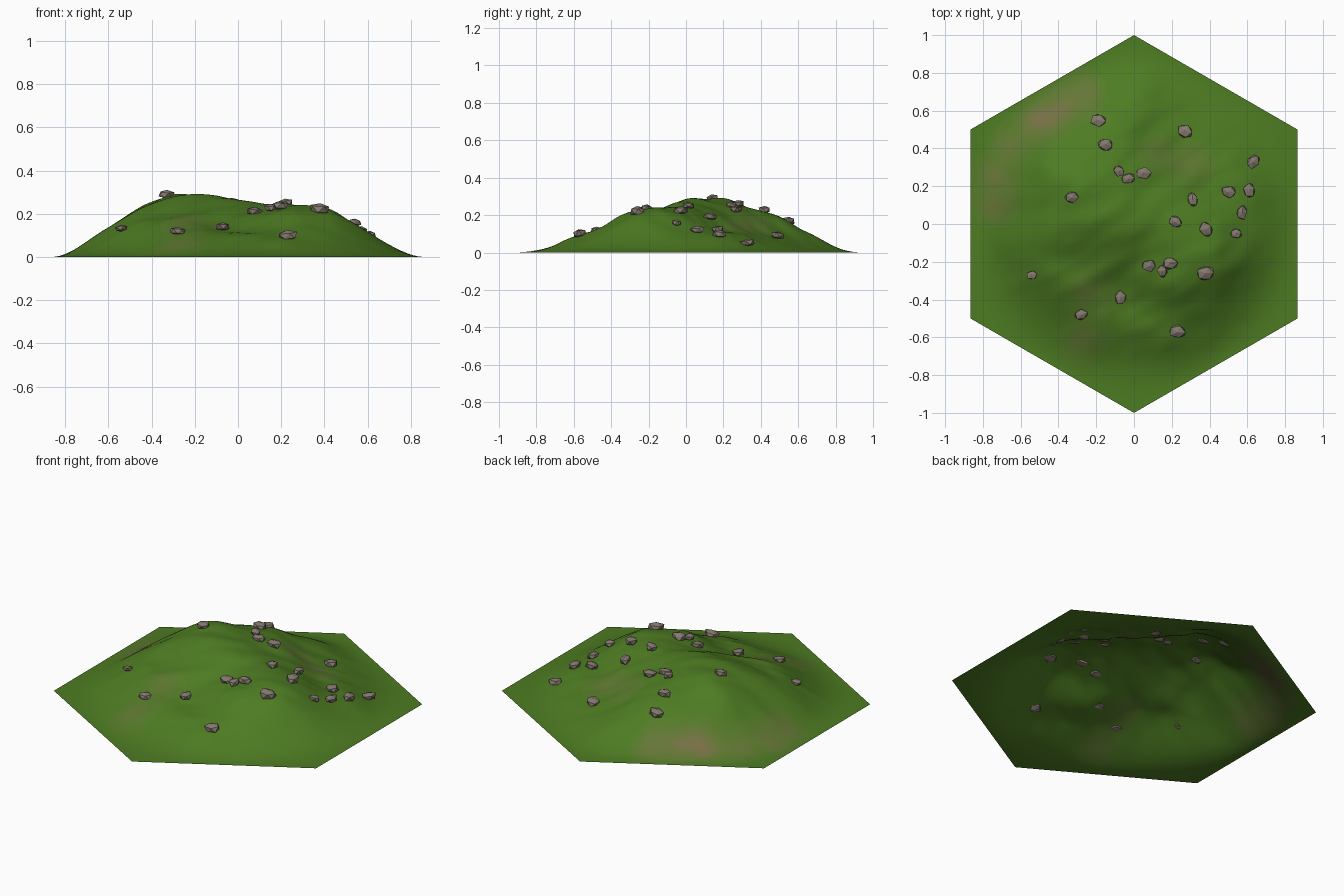
import bpy, bmesh, math, random
from mathutils import Vector, noise

if "Cube" in bpy.data.objects:
    bpy.data.objects.remove(bpy.data.objects["Cube"])

random.seed(4)
N = 64                     # rings in the hexagonal grid
APOTHEM = math.sqrt(3) / 2

# rocks: x, y, z centre, length, heading in degrees
ROCKS = [
    (-.54, -.27, .132, .057, 10), (-.28, -.48, .12, .065, 20), (-.07, -.39, .14, .072, 95),
    (.23, -.57, .10, .09, -5), (.38, -.26, .222, .095, 8), (.08, -.22, .21, .075, -5),
    (.15, -.25, .228, .065, 100), (.19, -.21, .235, .083, 5), (.54, -.05, .16, .062, 10),
    (.57, .06, .122, .074, 80), (.61, .18, .10, .073, 95), (.50, .17, .122, .073, -5),
    (.63, .33, .052, .075, 50), (.27, .49, .09, .08, -10), (.38, -.03, .226, .08, 110),
    (.22, .01, .25, .072, -25), (.31, .13, .193, .072, 95), (-.33, .14, .29, .075, 0),
    (-.03, .24, .255, .068, 10), (-.08, .28, .262, .065, -35), (.05, .27, .23, .077, 5),
    (-.15, .42, .228, .075, -15), (-.19, .55, .168, .08, -10),
]
# further heights on open ground
GROUND = [
    (-.2, .05, .288), (-.7, 0, .07), (-.6, .1, .135), (-.5, .08, .195), (-.4, .05, .248),
    (0, -.1, .24), (-.2, -.2, .21), (0, .8, .03), (0, -.7, .04), (.72, 0, .045),
    (-.42, .4, .17), (-.1, .12, .275), (-.38, .56, .09), (-.1, .66, .095), (.1, .5, .125),
    (.42, .38, .085), (.38, -.4, .14), (.1, -.45, .125), (.5, -.38, .1), (.62, -.22, .09),
    (-.5, -.42, .075), (-.38, -.3, .165), (.2, .65, .055),
]


def envelope(x, y):
    """Falls smoothly to zero at the six sides."""
    e = 1
    for k in range(6):
        a = k * math.pi / 3
        d = APOTHEM - x * math.cos(a) - y * math.sin(a)
        t = max(0, min(1, d / .45))
        e *= t * t * (3 - 2 * t)
    return e


samples = [(x, y, z - .011) for x, y, z, _, _ in ROCKS] + GROUND
target = [z / envelope(x, y) for x, y, z in samples]
coef = target[:]


def blend(x, y):
    total = weight = 1e-9
    for (sx, sy, _), c in zip(samples, coef):
        w = math.exp(-((x - sx) ** 2 + (y - sy) ** 2) / .022)
        total += w * c
        weight += w
    return total / weight


# pull the surface toward the samples
for _ in range(14):
    res = [t - blend(s[0], s[1]) for s, t in zip(samples, target)]
    coef = [c + .7 * r for c, r in zip(coef, res)]


def height(x, y):
    e = envelope(x, y)
    ripple = .008 * noise.noise(Vector((x * 5 + y * 3, y * 10 - x * 6, 2)))
    return max(0, e * (blend(x, y) + ripple))


def material(name, rgb):
    m = bpy.data.materials.new(name)
    m.diffuse_color = (*rgb, 1)
    m.use_nodes = True
    m.node_tree.nodes["Principled BSDF"].inputs["Base Color"].default_value = m.diffuse_color
    return m


def dirt(x, y):
    """Bare earth amount: an arc on the back left plus small patches."""
    def spot(cx, cy, r, s):
        return s * math.exp(-((x - cx) ** 2 + (y - cy) ** 2) / r ** 2)
    v = (spot(-.28, .69, .09, .6) + spot(-.40, .61, .09, .6) + spot(-.5, .54, .09, .6)
         + spot(-.64, .42, .09, .4) + spot(-.73, .25, .09, .5) + spot(-.73, .1, .09, .4)
         + spot(-.23, -.38, .1, .3) + spot(-.27, -.62, .1, .3)
         + spot(.3, .32, .1, .3) + spot(.12, .38, .08, .25))
    return min(1, v * (1 + .5 * noise.noise(Vector((x * 8, y * 8, 0)))))


# hill: open hexagonal sheet on a triangular lattice
bm = bmesh.new()
grid = {}
for q in range(-N, N + 1):
    for r in range(-N, N + 1):
        if abs(q + r) <= N:
            x, y = APOTHEM * r / N, (q + r / 2) / N
            grid[q, r] = bm.verts.new((x, y, height(x, y)))
for q, r in list(grid):
    for tri in (((q, r), (q, r + 1), (q + 1, r)), ((q, r), (q, r + 1), (q - 1, r + 1))):
        if all(k in grid for k in tri):
            f = bm.faces.new([grid[k] for k in tri])
            f.normal_update()
            if f.normal.z < 0:
                f.normal_flip()
            c = f.calc_center_median()
            f.material_index = round(9 * dirt(c.x, c.y))
            f.smooth = True
mesh = bpy.data.meshes.new("grassy_hill")
bm.to_mesh(mesh)
bm.free()
grass, earth = Vector((.075, .2, .016)), Vector((.2, .155, .065))
for i in range(10):
    mesh.materials.append(material(f"ground_{i}", grass.lerp(earth, i / 9)))
bpy.context.collection.objects.link(bpy.data.objects.new("grassy_hill", mesh))

# rocks: faceted irregular stones
stone = material("stone", (.23, .19, .155))
for i, (x, y, z, length, heading) in enumerate(ROCKS):
    bpy.ops.mesh.primitive_ico_sphere_add(subdivisions=1, radius=1, location=(x, y, z))
    rock = bpy.context.object
    rock.name = f"rock_{i + 1}"
    for v in rock.data.vertices:
        v.co *= random.uniform(.9, 1.2)
        v.co.z = max(-.85, min(.9, v.co.z))
    rock.scale = (length * .53, length * .42, length * .31)
    rock.rotation_euler = (random.uniform(-.15, .15), random.uniform(-.15, .15),
                           math.radians(heading))
    rock.data.materials.append(stone)
